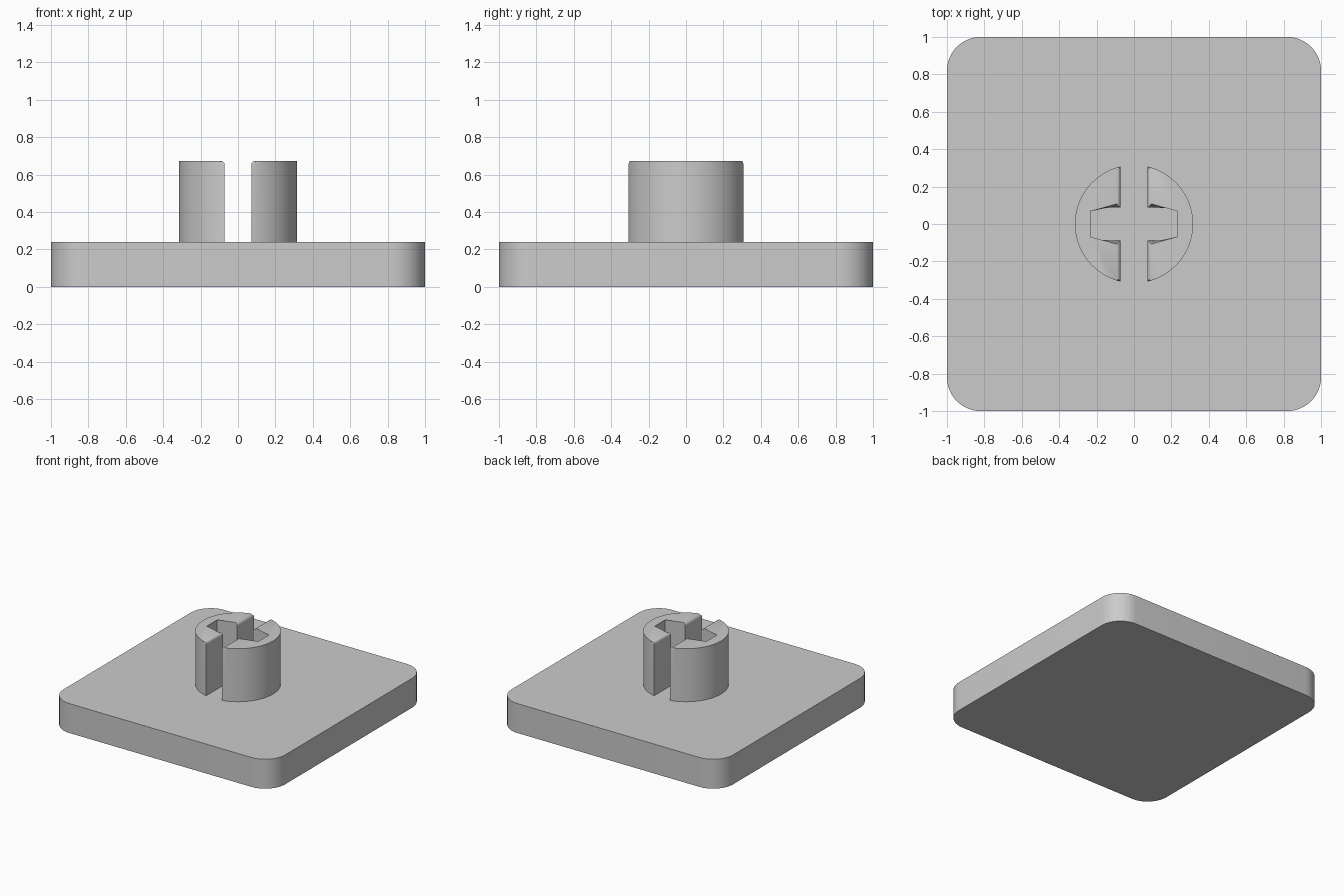
import bpy
import bmesh
from math import acos, cos, sin, pi, radians

if "Cube" in bpy.data.objects:
    bpy.data.objects.remove(bpy.data.objects["Cube"])

GREY = (0.6, 0.6, 0.6, 1)
grey = bpy.data.materials.new("plain grey")
grey.use_nodes = True
grey.diffuse_color = GREY
grey.node_tree.nodes["Principled BSDF"].inputs["Base Color"].default_value = GREY


def arc(cx, cy, radius, start, end, steps):
    return [(cx + radius * cos(start + (end - start) * i / steps),
             cy + radius * sin(start + (end - start) * i / steps))
            for i in range(steps + 1)]


def prism(name, outline, bottom, top, rounding=0):
    """Extrude a counter-clockwise outline upward and round its top rim."""
    bm = bmesh.new()
    low = [bm.verts.new((x, y, bottom)) for x, y in outline]
    high = [bm.verts.new((x, y, top)) for x, y in outline]
    bm.faces.new(low[::-1])
    cap = bm.faces.new(high)
    for i in range(len(low)):
        j = (i + 1) % len(low)
        bm.faces.new((low[i], low[j], high[j], high[i]))
    if rounding:
        bmesh.ops.bevel(bm, geom=list(cap.edges), offset=rounding,
                        segments=4, profile=0.5, affect='EDGES')
    bmesh.ops.recalc_face_normals(bm, faces=bm.faces)
    mesh = bpy.data.meshes.new(name)
    bm.to_mesh(mesh)
    bm.free()
    mesh.materials.append(grey)
    obj = bpy.data.objects.new(name, mesh)
    bpy.context.collection.objects.link(obj)
    bpy.ops.object.select_all(action='DESELECT')
    obj.select_set(True)
    bpy.context.view_layer.objects.active = obj
    bpy.ops.object.shade_smooth_by_angle(angle=radians(35))
    return obj


# Base plate with rounded corners
CORNER = 0.18
HEIGHT = 0.24
c = 1 - CORNER
plate = []
for k, (sx, sy) in enumerate([(1, 1), (-1, 1), (-1, -1), (1, -1)]):
    plate += arc(sx * c, sy * c, CORNER, k * pi / 2, (k + 1) * pi / 2, 12)
prism("base_plate", plate, 0, HEIGHT)

# Round post split by a cross-shaped slot: two matching halves
RADIUS, SLOT, ARM_X, ARM_Y = 0.316, 0.072, 0.252, 0.088
edge = acos(SLOT / RADIUS)
half = arc(0, 0, RADIUS, -edge, edge, 40)
half += [(SLOT, ARM_Y), (ARM_X, ARM_Y), (ARM_X, -ARM_Y), (SLOT, -ARM_Y)]
prism("post_left_half", half, HEIGHT, 0.673, 0.02)
prism("post_right_half", [(-x, -y) for x, y in half], HEIGHT, 0.673, 0.02)
